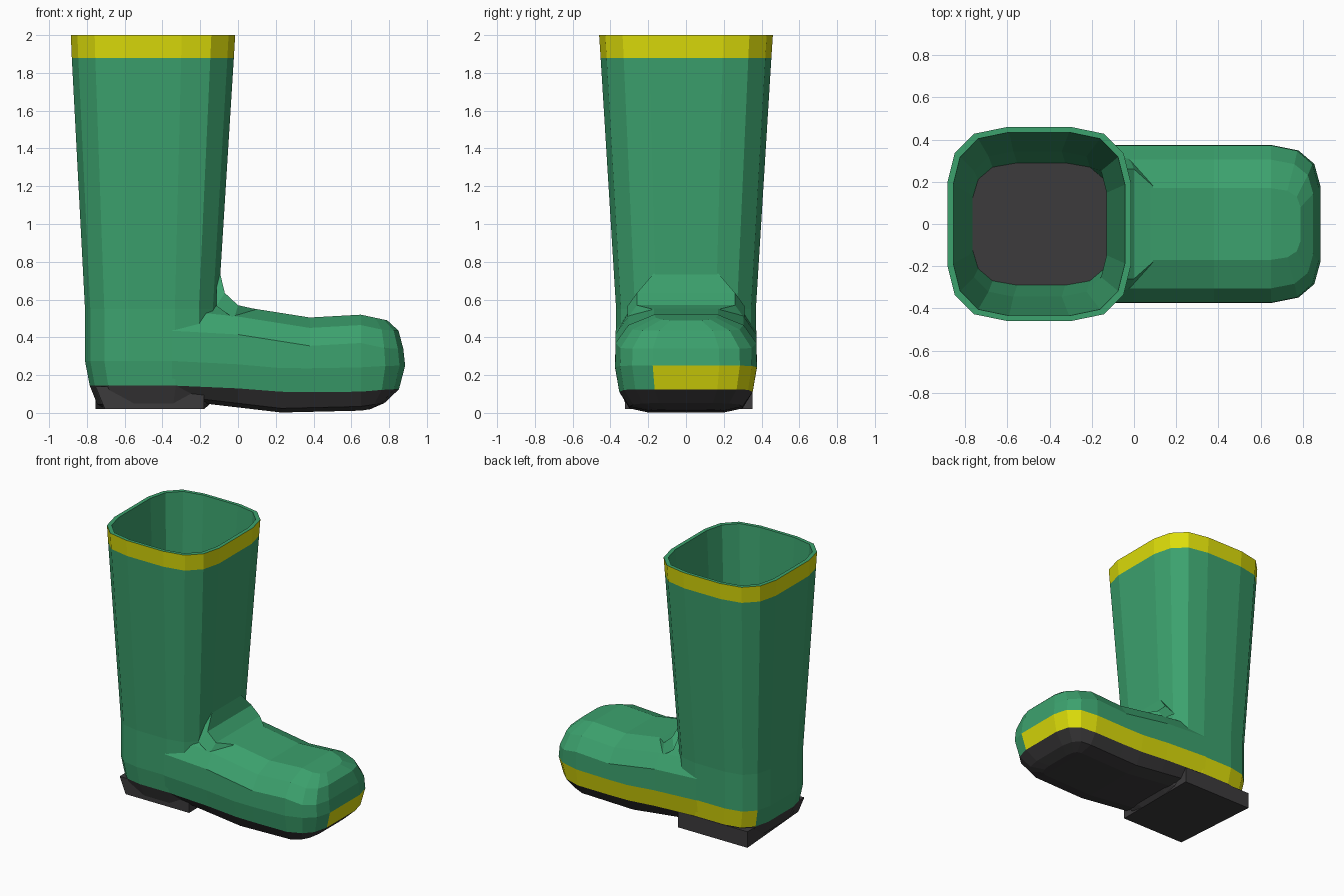
import bpy, bmesh

if "Cube" in bpy.data.objects:
    bpy.data.objects.remove(bpy.data.objects["Cube"])


def material(name, color):
    m = bpy.data.materials.new(name)
    m.diffuse_color = (*color, 1)
    m.use_nodes = True
    m.node_tree.nodes["Principled BSDF"].inputs["Base Color"].default_value = m.diffuse_color
    return m


GREEN = material("green_rubber", (0.045, 0.36, 0.155))
YELLOW = material("yellow_trim", (0.72, 0.72, 0.003))
BLACK = material("dark_sole", (0.045, 0.043, 0.045))


def make(name, verts, faces, mats):
    me = bpy.data.meshes.new(name)
    me.from_pydata(verts, [], faces)
    for m in (GREEN, YELLOW, BLACK):
        me.materials.append(m)
    for p, i in zip(me.polygons, mats):
        p.material_index = i
    bm = bmesh.new()
    bm.from_mesh(me)
    bmesh.ops.recalc_face_normals(bm, faces=bm.faces)
    bm.to_mesh(me)
    bm.free()
    ob = bpy.data.objects.new(name, me)
    bpy.context.collection.objects.link(ob)
    return ob


def interp(table, x):
    if x <= table[0][0]:
        return table[0][1]
    for (x0, a), (x1, b) in zip(table, table[1:]):
        if x <= x1:
            return a + (b - a) * (x - x0) / (x1 - x0)
    return table[-1][1]


# Shaft: 16-sided rounded square, swept down the outside and back down the inside
quarter = [(1, 0.43), (0.92, 0.73), (0.71, 0.93), (0.35, 1)]
plan = (quarter + [(-x, y) for x, y in reversed(quarter)]
        + [(-x, -y) for x, y in quarter] + [(x, -y) for x, y in reversed(quarter)])
# each ring: z, rear x, front x, half width
rings = [(0.02, -0.70, -0.18, 0.29), (0.045, -0.745, -0.15, 0.32),
         (0.145, -0.785, -0.11, 0.355), (0.275, -0.81, -0.105, 0.37),
         (0.55, -0.81, -0.105, 0.37), (1.88, -0.88, -0.022, 0.452),
         (2.0, -0.885, -0.015, 0.46), (2.0, -0.857, -0.043, 0.435),
         (0.55, -0.785, -0.13, 0.345), (0.16, -0.765, -0.115, 0.29)]
verts, faces, mats = [], [], []
n = len(plan)
for z, a, b, w in rings:
    verts += [((a + b) / 2 + px * (b - a) / 2, py * w, z) for px, py in plan]
for r in range(len(rings) - 1):
    for i in range(n):
        j = (i + 1) % n
        faces.append((r * n + i, r * n + j, (r + 1) * n + j, (r + 1) * n + i))
        side = (plan[i][1] + plan[j][1]) / 2 > 0.7
        mats.append(2 if r < 2 else 1 if r == 5 or (r == 2 and side) else 0)
faces += [tuple(range(n)), tuple(range((len(rings) - 1) * n, len(rings) * n))]
mats += [2, 2]
make("boot_shaft", verts, faces, mats)

# Foot: stacked U-shaped levels that wrap around the toe
top = [(-0.1, 0.585), (0.0, 0.565), (0.38, 0.505), (0.65, 0.52), (0.79, 0.49)]
bottom = [(-0.18, 0.05), (0.23, 0.002), (0.65, 0.012), (0.77, 0.03)]
stripe_low = [(-0.2, 0.145), (0.23, 0.112), (0.6, 0.108), (0.8, 0.125)]
stripe_high = [(-0.2, 0.275), (0.25, 0.235), (0.6, 0.238), (0.8, 0.25)]
# each level: half width, toe x, start x, height function
levels = [(0.20, 0.70, -0.18, lambda x: interp(bottom, x)),
          (0.30, 0.775, -0.18, lambda x: interp(bottom, x) + 0.022),
          (0.353, 0.852, -0.35, lambda x: interp(stripe_low, x)),
          (0.375, 0.885, -0.35, lambda x: interp(stripe_high, x)),
          (0.373, 0.875, -0.35, lambda x: interp(top, x) - 0.15),
          (0.305, 0.85, -0.19, lambda x: interp(top, x) - 0.055),
          (0.17, 0.79, -0.11, lambda x: interp(top, x))]
toe = [(0.78, 0.93), (0.855, 0.76), (0.885, 0.47)]
verts, faces, mats = [], [], []
for w, tip, start, height in levels:
    half = [(x, w) for x in (start, 0.0, 0.23, 0.38, 0.65)]
    half += [(0.65 + (x - 0.65) * (tip - 0.65) / 0.235, f * w) for x, f in toe]
    loop = half + [(x, -y) for x, y in reversed(half)]
    verts += [(x, y, height(x)) for x, y in loop]
n = len(loop)
for r in range(len(levels) - 1):
    for i in range(n - 1):
        f = (r * n + i, r * n + i + 1, (r + 1) * n + i + 1, (r + 1) * n + i)
        mid_y = sum(verts[k][1] for k in f) / 4
        faces.append(f)
        mats.append(2 if r < 2 else 1 if r == 2 and mid_y > -0.1 else 0)
for base, m in ((0, 2), ((len(levels) - 1) * n, 0)):
    for i in range(n // 2 - 1):
        faces.append((base + i, base + i + 1, base + n - 2 - i, base + n - 1 - i))
        mats.append(m)
make("boot_foot", verts, faces, mats)

# Ankle fold: small sloped gusset between shaft and instep
fold = [(-0.095, 0.74, 0.17), (-0.07, 0.635, 0.26), (0.0, 0.57, 0.26), (0.09, 0.55, 0.18)]
verts, faces = [], []
for x, z, w in fold:
    verts += [(x, w, z), (x, -w, z)]
for x, z, w in fold:
    back = min(x, -0.1) - 0.015 if x < 0 else x - 0.02
    verts += [(back, w + 0.05, z - 0.07), (back, -w - 0.05, z - 0.07)]
for i in range(0, 6, 2):
    faces.append((i, i + 1, i + 3, i + 2))
    faces.append((i, i + 2, i + 10, i + 8))
    faces.append((i + 1, i + 3, i + 11, i + 9))
make("ankle_fold", verts, faces, [0] * len(faces))

# Heel block
verts = [(x, y, z) for x, top_x in ((-0.705, -0.755), (-0.18, -0.18))
         for y in (-0.322, 0.352) for z, x in ((0.02, x), (0.14, top_x))]
faces = [(0, 1, 3, 2), (4, 5, 7, 6), (0, 1, 5, 4), (2, 3, 7, 6), (0, 2, 6, 4), (1, 3, 7, 5)]
make("heel_block", verts, faces, [2] * 6)
